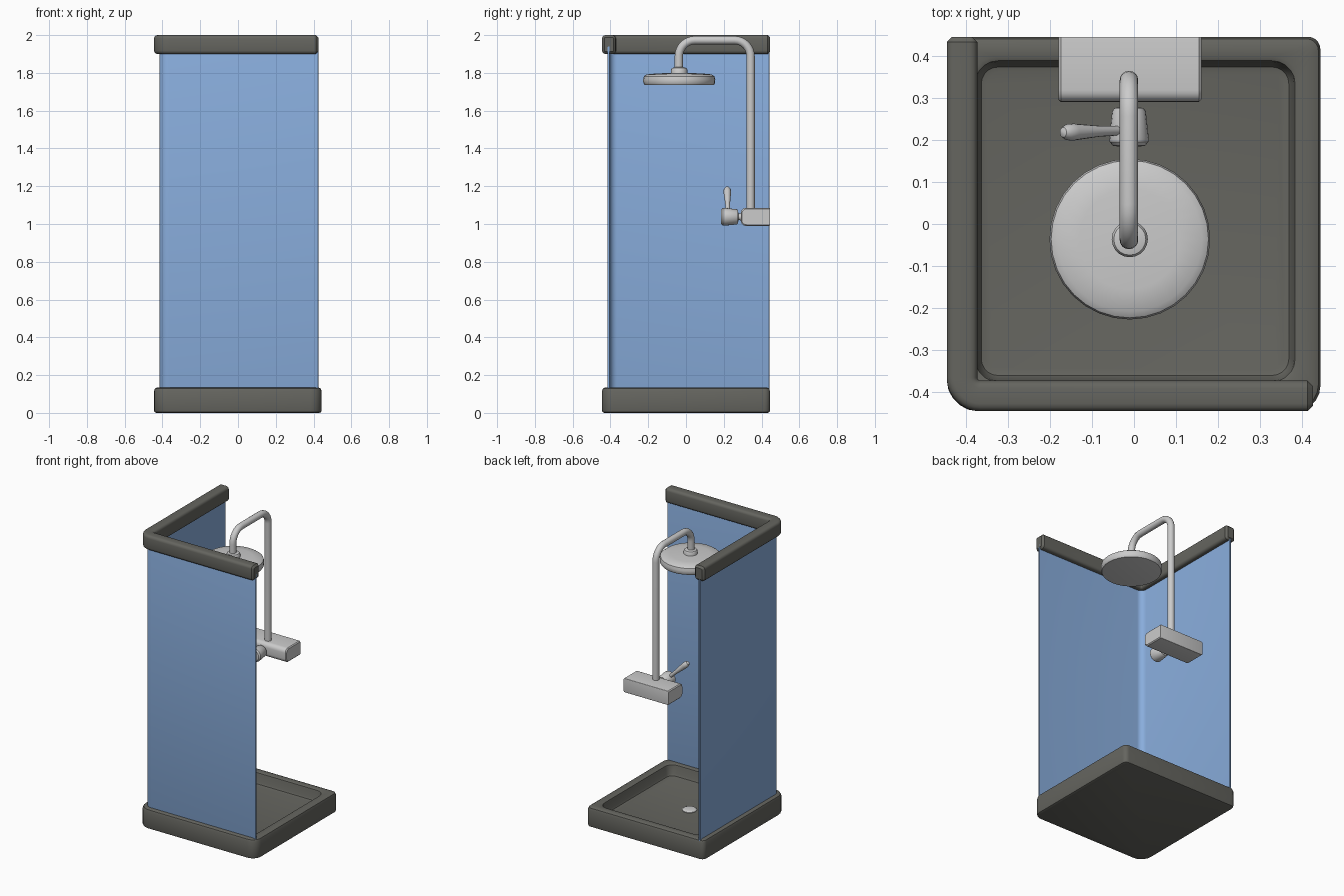
import bpy, bmesh
from math import sin, cos, pi
from mathutils import Vector, Matrix

if "Cube" in bpy.data.objects:
    bpy.data.objects.remove(bpy.data.objects["Cube"])


def material(name, rgb):
    m = bpy.data.materials.new(name)
    m.diffuse_color = (*rgb, 1)
    m.use_nodes = True
    m.node_tree.nodes["Principled BSDF"].inputs["Base Color"].default_value = m.diffuse_color
    return m


DARK = material("dark_grey", (0.13, 0.13, 0.115))
BLUE = material("blue_glass", (0.25, 0.42, 0.72))


def finish(name, bm, mat=None, angle=0.6):
    bmesh.ops.recalc_face_normals(bm, faces=bm.faces[:])
    me = bpy.data.meshes.new(name)
    bm.to_mesh(me)
    bm.free()
    ob = bpy.data.objects.new(name, me)
    bpy.context.collection.objects.link(ob)
    if mat:
        me.materials.append(mat)
    bpy.ops.object.select_all(action='DESELECT')
    ob.select_set(True)
    bpy.context.view_layer.objects.active = ob
    bpy.ops.object.shade_smooth_by_angle(angle=angle)
    return ob


def loft(name, rings, mat=None, matrix=Matrix(), angle=0.6):
    """Join equal-length closed rings of points and cap both ends."""
    bm = bmesh.new()
    vs = [[bm.verts.new(matrix @ Vector(p)) for p in r] for r in rings]
    n = len(vs[0])
    for a, b in zip(vs, vs[1:]):
        for i in range(n):
            j = (i + 1) % n
            bm.faces.new((a[i], a[j], b[j], b[i]))
    bm.faces.new(vs[0])
    bm.faces.new(vs[-1])
    return finish(name, bm, mat, angle)


def rounded_rect(x0, x1, y0, y1, radii, z=0, seg=5):
    """Counter-clockwise outline; radii start at the x0, y0 corner."""
    corners = [(x0, y0, 1, 1), (x1, y0, -1, 1), (x1, y1, -1, -1), (x0, y1, 1, -1)]
    pts = []
    for k, ((x, y, sx, sy), r) in enumerate(zip(corners, radii)):
        for s in range(seg + 1):
            a = pi + k * pi / 2 + s * pi / 2 / seg
            pts.append((x + sx * r + r * cos(a), y + sy * r + r * sin(a), z))
    return pts


def lathe(name, profile, matrix=Matrix(), seg=24):
    rings = [[(r * cos(2 * pi * i / seg), r * sin(2 * pi * i / seg), z)
              for i in range(seg)] for r, z in profile]
    return loft(name, rings, None, matrix)


def corner_wall(name, d0, d1, z0, z1, r, x_end, y_end, mat):
    """L-shaped wall: along the front, round the corner, along the left side."""
    c = -0.365

    def prof(inset):
        rr = max(r - inset, 0.001)
        return rounded_rect(d0 + inset, d1 - inset, z0 + inset, z1 - inset, [rr] * 4, seg=3)

    full, small = prof(0), prof(r * 0.7)
    front = lambda x, p: [(x, -0.445 + d, z) for d, z, _ in p]
    left = lambda y, p: [(-0.445 + d, y, z) for d, z, _ in p]
    rings = [front(x_end, small), front(x_end - r * 0.7, full)]
    for s in range(9):
        a = -pi / 2 - s * pi / 16
        rings.append([(c + (0.08 - d) * cos(a), c + (0.08 - d) * sin(a), z)
                      for d, z, _ in full])
    rings += [left(y_end - r * 0.7, full), left(y_end, small)]
    return loft(name, rings, mat)


# Tray with raised rim and sunken floor
tray = []
for inset, z in [(.012, 0), (.003, .004), (0, .014), (0, .115), (.005, .129), (.018, .135)]:
    f, b = 0.06 - inset * 0.5, 0.03 - inset * 0.5
    tray.append(rounded_rect(-.445 + inset, .443 - inset, -.445 + inset, .445 - inset,
                             (0.075, f, b, b), z))
for inset, z, r in [(-.012, .135, .06), (-.003, .131, .055), (0, .122, .05),
                    (.006, .075, .045), (.012, .063, .04), (.024, .06, .03)]:
    tray.append(rounded_rect(-.375 + inset, .38 - inset, -.372 + inset, .385 - inset,
                             [r] * 4, z))
loft("shower_tray", tray, DARK)

# Drain cover
lathe("drain_cover", [(.045, .055), (.045, .064), (.04, .069), (.03, .071)],
      Matrix.Translation((-.02, -.01, 0)))

# Glass panels and top rail
corner_wall("glass_panels", .029, .041, .1, 1.94, .002, .425, .441, BLUE)
corner_wall("top_rail", 0, .073, 1.9, 2.0, .018, .425, .445, DARK)

# Mixer body, rounded on its front long edges
body = [rounded_rect(.29, .445, .99, 1.086, (.028, .004, .004, .028))]
small = rounded_rect(.296, .444, .996, 1.080, (.024, .003, .003, .024))
side = lambda x, p: [(x, y, z) for y, z, _ in p]
loft("mixer_body", [side(-.18, small), side(-.174, body[0]),
                    side(.154, body[0]), side(.16, small)])

# Knob with narrow neck, turned about the y axis
to_front = Matrix.Translation((-.012, 0, 1.038)) @ Matrix.Rotation(pi / 2, 4, 'X')
lathe("mixer_knob", [(.03, -.305), (.017, -.285), (.017, -.277), (.034, -.276), (.040, -.268),
                     (.047, -.205), (.046, -.195), (.038, -.186), (.025, -.184)],
      to_front, 20)

# Lever handle
start, end = Vector((-.03, .222, 1.06)), Vector((-.163, .218, 1.185))
axis = end - start
L = axis.length
turn = Matrix.Translation(start) @ axis.to_track_quat('Z', 'Y').to_matrix().to_4x4()
lathe("mixer_lever", [(.011, 0), (.013, L * .4), (.020, L * .85), (.019, L * .97),
                      (.012, L * 1.04), (.004, L * 1.06)], turn, 14)

# Riser pipe with two bends
R, top, yb, yf = .085, 1.973, .342, -.038
path = [(yb, 1.07)]
path += [(yb - R + R * cos(i * pi / 16), top - R + R * sin(i * pi / 16)) for i in range(9)]
path += [(yf + R + R * cos(pi / 2 + i * pi / 16), top - R + R * sin(pi / 2 + i * pi / 16))
         for i in range(9)]
path.append((yf, 1.81))
rings = []
for i, (y, z) in enumerate(path):
    a, b = path[max(i - 1, 0)], path[min(i + 1, len(path) - 1)]
    t = Vector((0, b[0] - a[0], b[1] - a[1])).normalized()
    n = t.cross(Vector((1, 0, 0)))
    rings.append([Vector((-.012, y, z)) + .022 * (cos(k * pi / 8) * Vector((1, 0, 0))
                  + sin(k * pi / 8) * n) for k in range(16)])
loft("riser_pipe", rings)

# Shower head and collar
place = Matrix.Translation((-.01, -.036, 0))
lathe("shower_head", [(.172, 1.735), (.184, 1.737), (.190, 1.746), (.191, 1.765),
                      (.187, 1.782), (.172, 1.792), (.12, 1.797), (.04, 1.8)], place, 32)
lathe("head_collar", [(.043, 1.785), (.043, 1.818), (.038, 1.826), (.022, 1.83)], place, 20)
